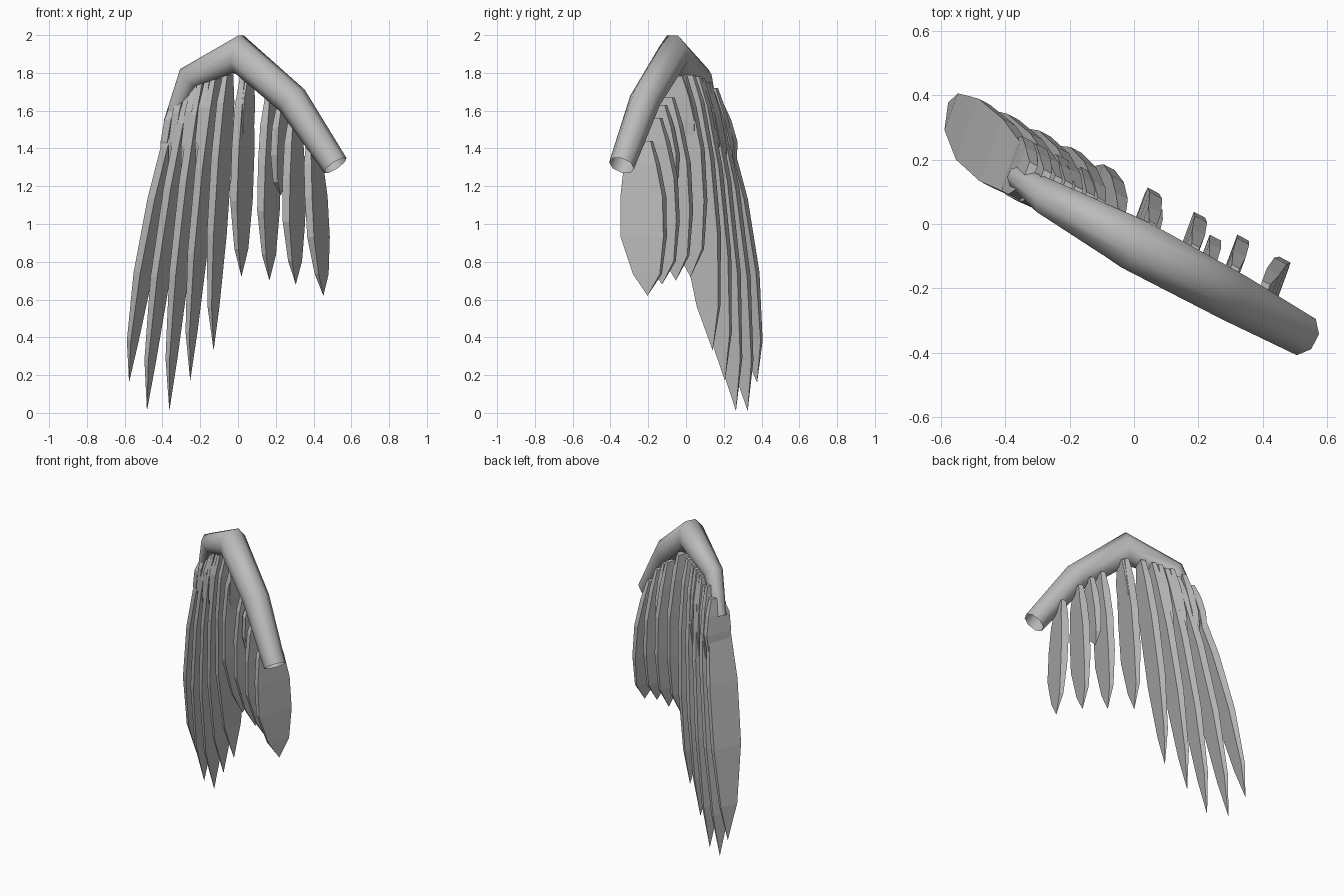
import bpy, bmesh, math
from mathutils import Vector

cube = bpy.data.objects.get("Cube")
if cube:
    bpy.data.objects.remove(cube, do_unlink=True)

grey = bpy.data.materials.new("feather grey")
grey.use_nodes = True
colour = (0.5, 0.5, 0.5, 1)
grey.diffuse_color = colour
grey.node_tree.nodes["Principled BSDF"].inputs["Base Color"].default_value = colour

# The wing lies in a slanted upright plane: "along" runs down its span,
# "across" points out of its back.
ALONG = Vector((0.885, -0.465, 0))
ACROSS = Vector((0.465, 0.885, 0))


def place(u, n, z):
    return ALONG * u + ACROSS * n + Vector((0, 0, z))


def loft(name, rings, cap_start=True, cap_end=True):
    """Bridge equal-sided rings into one mesh; a one-point ring makes a tip."""
    bm = bmesh.new()
    loops = [[bm.verts.new(p) for p in ring] for ring in rings]
    for a, b in zip(loops, loops[1:]):
        for i in range(len(a)):
            j = (i + 1) % len(a)
            bm.faces.new([a[i], a[j], b[0]] if len(b) == 1 else [a[i], a[j], b[j], b[i]])
    if cap_start:
        bm.faces.new(loops[0])
    if cap_end and len(loops[-1]) > 1:
        bm.faces.new(loops[-1])
    bmesh.ops.recalc_face_normals(bm, faces=bm.faces)
    mesh = bpy.data.meshes.new(name)
    bm.to_mesh(mesh)
    bm.free()
    mesh.materials.append(grey)
    obj = bpy.data.objects.new(name, mesh)
    bpy.context.collection.objects.link(obj)
    return obj


# Arm: eight-sided tube with mitred bends, open at the shoulder
arm = [(0.615, 1.31, 0.066, -0.062), (0.355, 1.655, 0.08, -0.058),
       (0.035, 1.9, 0.085, -0.056), (-0.265, 1.775, 0.058, -0.052),
       (-0.385, 1.53, 0.035, -0.04)]
centres = [Vector((u, z)) for u, z, r, n in arm]
rings = []
for i, (u, z, r, n) in enumerate(arm):
    before = (centres[i] - centres[max(i - 1, 0)]).normalized()
    after = (centres[min(i + 1, len(arm) - 1)] - centres[i]).normalized()
    tangent = (before + after).normalized()
    stretch = 1 / max(tangent.dot(after), tangent.dot(before))
    side = Vector((-tangent.y, tangent.x)) * stretch
    ring = []
    for k in range(8):
        a = math.pi * (k + 0.5) / 4
        c, s = 1.08 * r * math.cos(a), 1.04 * r * math.sin(a)
        ring.append(place(u + side.x * c, n + s, z + side.y * c))
    rings.append(ring)
wing_arm = loft("wing_arm", rings, cap_start=False)
bpy.context.view_layer.objects.active = wing_arm
wing_arm.select_set(True)
bpy.ops.object.shade_smooth_by_angle(angle=math.radians(55))

# Feather outlines: distance to the tip, front edge, back edge, half thickness
LONG = [(0, -0.07, 0.02, 0.014), (0.1, -0.1, 0.06, 0.021), (0.3, -0.105, 0.1, 0.022),
        (0.58, -0.08, 0.12, 0.02), (0.84, -0.015, 0.105, 0.012), (1, 0.065, 0.065, 0)]
SHORT = [(0, -0.075, 0.03, 0.014), (0.15, -0.11, 0.07, 0.022), (0.36, -0.125, 0.11, 0.022),
         (0.62, -0.12, 0.12, 0.02), (0.86, -0.05, 0.1, 0.012), (1, 0.03, 0.03, 0)]
COVERT = [(0, -0.06, 0.02, 0.014), (0.25, -0.1, 0.055, 0.02), (0.55, -0.1, 0.08, 0.02),
          (0.85, -0.06, 0.07, 0.014), (1, 0.02, 0.02, 0)]
SKEW = -0.13  # blades turn slightly towards the wing tip at the back


def feather(name, outline, root, root_z, tip, tip_z):
    rings = []
    for t, front, back, half in outline:
        u = root + (tip - root) * t * (1.3 - 0.3 * t)
        z = root_z + (tip_z - root_z) * t
        f, b = u + SKEW * front, u + SKEW * back
        if half == 0:
            rings.append([place(u, front, z)])
        else:
            rings.append([place(f - half, front, z), place(f + half, front, z),
                          place(b + half, back, z), place(b - half, back, z)])
    loft(name, rings)


# Each row: root along the span, root height, tip along the span, tip height
groups = [
    ("long_feather", LONG, [(-0.36, 1.55, -0.686, 0.16), (-0.27, 1.70, -0.579, 0.01),
                            (-0.20, 1.75, -0.445, 0.01), (-0.12, 1.78, -0.32, 0.17),
                            (-0.05, 1.79, -0.18, 0.33)]),
    ("short_feather", SHORT, [(0.055, 1.78, 0.005, 0.72), (0.205, 1.67, 0.172, 0.70),
                              (0.345, 1.56, 0.33, 0.68), (0.452, 1.44, 0.495, 0.62)]),
    ("covert_feather", COVERT, [(-0.36, 1.65, -0.43, 1.26), (-0.31, 1.72, -0.385, 1.2),
                                (-0.235, 1.75, -0.31, 1.14), (-0.16, 1.77, -0.22, 1.16),
                                (0.07, 1.78, 0.035, 1.35), (0.27, 1.63, 0.245, 1.15)]),
]
for name, outline, rows in groups:
    for i, row in enumerate(rows):
        feather(f"{name}_{i + 1}", outline, *row)
